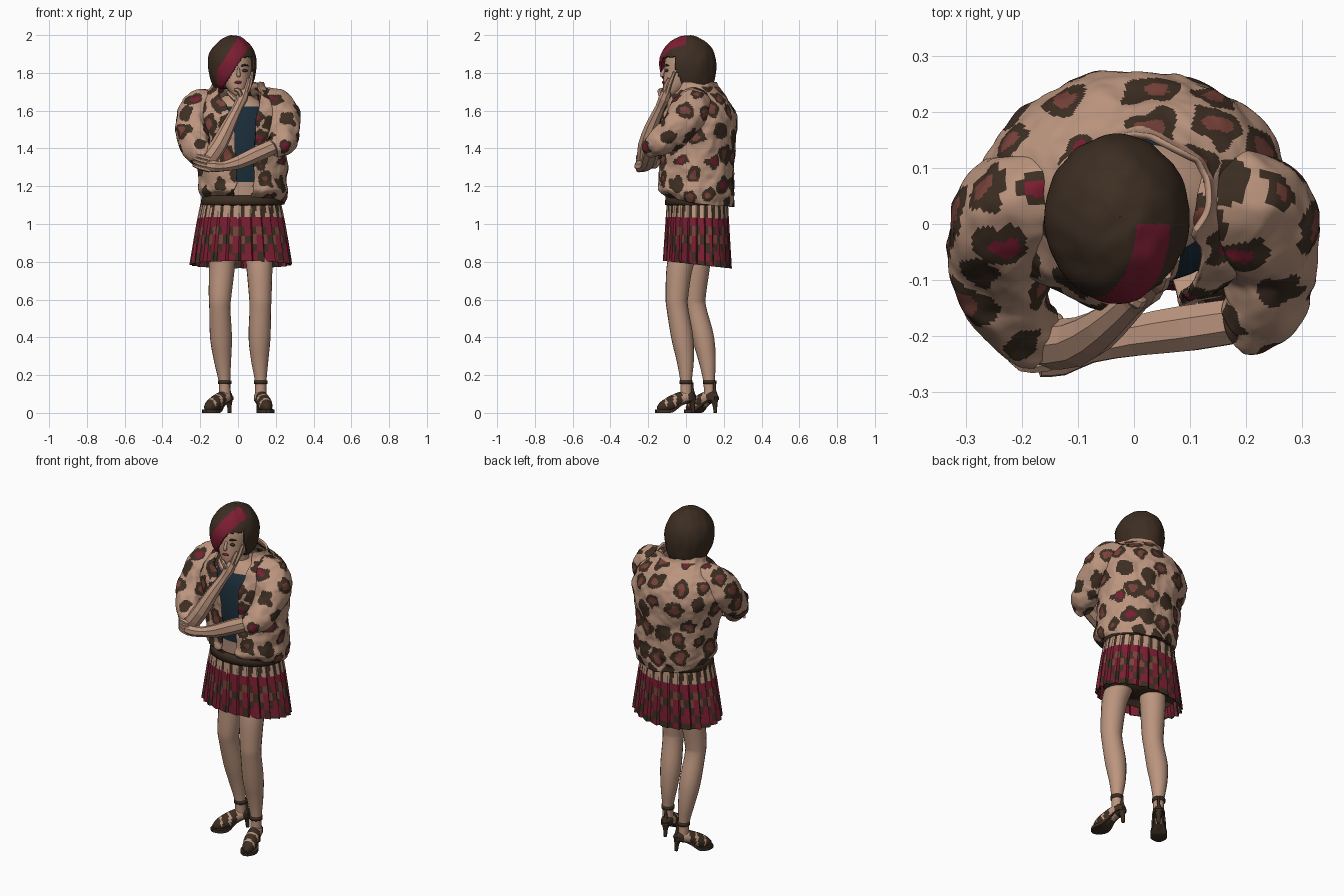
import bpy, bmesh, math, random
from mathutils import Vector, Matrix, noise, kdtree

if "Cube" in bpy.data.objects:
    bpy.data.objects.remove(bpy.data.objects["Cube"])

random.seed(4)


def mat(name, rgb):
    m = bpy.data.materials.new(name)
    m.diffuse_color = (*rgb, 1)
    m.use_nodes = True
    m.node_tree.nodes["Principled BSDF"].inputs["Base Color"].default_value = m.diffuse_color
    return m


TAN, DARK, CRIMSON, BRICK, TEAL = range(5)
MATS = [mat("warm_tan", (0.50, 0.30, 0.21)), mat("dark_brown", (0.046, 0.027, 0.016)),
        mat("crimson", (0.20, 0.013, 0.032)), mat("brick", (0.19, 0.055, 0.043)),
        mat("teal", (0.011, 0.027, 0.042))]


def smooth(pts, n):
    """Catmull-Rom resampling of tuples, n steps per span."""
    out = []
    for i in range(len(pts) - 1):
        a, b, c, d = (pts[max(i - 1, 0)], pts[i], pts[i + 1], pts[min(i + 2, len(pts) - 1)])
        for k in range(n):
            t = k / n
            out.append(tuple(0.5 * (2 * q + (r - p) * t + (2 * p - 5 * q + 4 * r - s) * t * t
                                    + (3 * q - p - 3 * r + s) * t ** 3)
                             for p, q, r, s in zip(a, b, c, d)))
    return out + [tuple(pts[-1])]


def skin_rows(name, rows, colour=TAN, closed=True, caps=True, shade=True, drop=None,
              thick=0, matrix=None):
    """Join rows of points into a surface; colour is an index or a rule on face centres."""
    bm = bmesh.new()
    vs = [[bm.verts.new(p) for p in r] for r in rows]
    n = len(rows[0])
    for a, b in zip(vs, vs[1:]):
        for j in range(n if closed else n - 1):
            k = (j + 1) % n
            bm.faces.new((a[j], a[k], b[k], b[j]))
    if caps:
        bm.faces.new(vs[0])
        bm.faces.new(vs[-1])
    if drop:
        bmesh.ops.delete(bm, geom=[f for f in bm.faces if drop(f.calc_center_median())],
                         context='FACES')
    bmesh.ops.recalc_face_normals(bm, faces=bm.faces[:])
    for f in bm.faces:
        f.smooth = shade
        f.material_index = colour(f.calc_center_median()) if callable(colour) else colour
    if matrix:
        bm.transform(matrix)
    me = bpy.data.meshes.new(name)
    bm.to_mesh(me)
    bm.free()
    for m in MATS:
        me.materials.append(m)
    ob = bpy.data.objects.new(name, me)
    bpy.context.collection.objects.link(ob)
    if thick:
        s = ob.modifiers.new("thickness", 'SOLIDIFY')
        s.thickness = thick
        s.offset = -1
    return ob


def tube_rows(pts, steps, n):
    """Rings swept along (x, y, z, radius) points."""
    p = smooth(pts, steps)
    c = [Vector(q[:3]) for q in p]
    u, rows = Vector((0.3, 0.8, 0.5)), []
    for i, q in enumerate(p):
        t = (c[min(i + 1, len(c) - 1)] - c[max(i - 1, 0)]).normalized()
        u = (u - t * u.dot(t)).normalized()
        w = t.cross(u)
        rows.append([c[i] + q[3] * (u * math.cos(2 * math.pi * j / n) + w * math.sin(2 * math.pi * j / n))
                     for j in range(n)])
    return rows


def tube(name, pts, steps=4, n=12, **kw):
    return skin_rows(name, tube_rows(pts, steps, n), **kw)


def loft_rows(rings, steps, n):
    """Elliptical rings from (z, cx, cy, rx, ry) with angle 0 at the front."""
    return [[Vector((cx + rx * math.sin(2 * math.pi * j / n), cy - ry * math.cos(2 * math.pi * j / n), z))
             for j in range(n)] for z, cx, cy, rx, ry in smooth(rings, steps)]


def blob(name, loc, size, colour):
    rings = [(loc[2] + size[2] * math.sin(a), loc[0], loc[1], size[0] * math.cos(a), size[1] * math.cos(a))
             for a in (-1.5, -1, -.5, 0, .5, 1, 1.5)]
    return skin_rows(name, loft_rows(rings, 1, 12), colour)


# ---------- leopard jacket ----------
def crumple(rows, amount=0.012):
    return [[p + amount * noise.noise_vector(p * 11) + 0.004 * noise.noise_vector(p * 30) for p in r]
            for r in rows]


def leopard(rows):
    """Colour rule: rosettes around scattered centres on the surface."""
    pool = random.sample([p for r in rows for p in r], 5000)
    spots = []
    for p in pool:
        if all((p - s).length > 0.094 for s in spots):
            spots.append(p)
    tree = kdtree.KDTree(len(spots))
    for i, s in enumerate(spots):
        tree.insert(s, i)
    tree.balance()

    def rule(c):
        if c.z > 1.728:
            return TAN
        _, i, d = tree.find(c + 0.02 * noise.noise_vector(c * 14))
        d += 0.016 * noise.noise(c * 30)
        size = 0.036 + 0.02 * ((i * 7) % 10) / 10
        if d < size * 0.5 and i % 3:
            return CRIMSON if i % 5 == 0 else BRICK
        return DARK if d < size else TAN
    return rule


# z, cx, cy, rx, ry, right and left edge angles of the open front
BODY = [(1.10, .03, .07, .215, .18, .2, -.25), (1.16, .03, .05, .235, .205, .2, -.22),
        (1.25, .025, .055, .235, .2, .26, -.15), (1.40, .01, .06, .25, .2, .32, -.1),
        (1.53, 0, .06, .27, .212, .36, -.1), (1.62, 0, .06, .25, .19, .45, -.25),
        (1.68, 0, .055, .195, .155, .65, -.5), (1.72, 0, .05, .15, .12, .85, -.8),
        (1.745, 0, .05, .135, .11, 1.0, -1.0)]
rows = []
for z, cx, cy, rx, ry, a0, a1 in smooth(BODY, 16):
    angles = [a0 + (2 * math.pi + a1 - a0) * j / 220 for j in range(221)]
    lift = max(0, 1 - (z - 1.1) / .12)
    rows.append([Vector((cx + rx * math.sin(a), cy - ry * math.cos(a),
                         z + lift * (.02 + .025 * math.cos(a) - .01 * math.sin(a)))) for a in angles])
rows = crumple(rows)
skin_rows("jacket_body", rows, leopard(rows), closed=False, caps=False, thick=0.012)

SLEEVES = {
    "right": [(-.12, .05, 1.62, .08), (-.18, .04, 1.61, .1), (-.225, 0, 1.56, .105), (-.24, -.07, 1.48, .09),
              (-.225, -.14, 1.41, .08), (-.18, -.195, 1.36, .062), (-.155, -.21, 1.345, .05)],
    "left": [(.12, .05, 1.62, .08), (.18, .04, 1.62, .1), (.225, 0, 1.56, .105), (.24, -.06, 1.49, .09),
             (.24, -.125, 1.445, .078), (.21, -.17, 1.41, .062), (.185, -.18, 1.4, .05)]}
for side, pts in SLEEVES.items():
    rows = crumple(tube_rows(pts, 14, 100), 0.016)
    skin_rows(side + "_sleeve", rows, leopard(rows))

# ---------- torso and neck ----------
TORSO = [(1.05, .02, .05, .18, .13), (1.2, .025, .04, .17, .13), (1.4, .02, .04, .18, .145),
         (1.55, .01, .04, .18, .13), (1.63, 0, .04, .14, .1), (1.68, 0, .04, .07, .065)]
skin_rows("torso", loft_rows(TORSO, 8, 40), lambda c: TEAL if 1.22 < c.z < 1.62 else TAN)
tube("neck", [(0, .04, 1.6, .055), (-.005, .025, 1.68, .05), (-.01, .01, 1.78, .05)])

# ---------- forearms and hands, faceted ----------
tube("left_forearm", [(.2, -.17, 1.415, .042), (.1, -.185, 1.37, .044), (0, -.2, 1.325, .038),
                      (-.08, -.222, 1.305, .028), (-.13, -.24, 1.305, .032), (-.17, -.248, 1.31, .026)],
     2, 8, shade=False)
for k in range(4):
    z = 1.35 - .02 * k
    tube("left_finger_%d" % k, [(-.15, -.25, z - .005, .013), (-.2, -.252, z + .008, .012),
                                (-.235, -.215, z + .02, .008)], 3, 6, shade=False)
tube("right_forearm", [(-.16, -.215, 1.335, .045), (-.1, -.21, 1.42, .044), (-.05, -.18, 1.52, .036),
                       (.0, -.135, 1.62, .027), (.02, -.115, 1.665, .032), (.035, -.1, 1.705, .024)],
     2, 8, shade=False)
FINGERS = {"index": [(.045, -.1, 1.69, .013), (.065, -.085, 1.745, .012), (.075, -.06, 1.805, .008)],
           "middle": [(.035, -.115, 1.69, .013), (.05, -.108, 1.735, .012), (.058, -.09, 1.77, .009)],
           "ring": [(.015, -.13, 1.675, .013), (.005, -.14, 1.705, .012), (-.015, -.125, 1.71, .009)],
           "thumb": [(0, -.12, 1.65, .016), (-.03, -.12, 1.675, .013), (-.055, -.1, 1.7, .009)]}
for f, pts in FINGERS.items():
    tube("right_" + f, pts, 3, 6, shade=False)

# ---------- head ----------
HEAD = [(1.675, 0, -.085, .015, .015), (1.69, 0, -.078, .034, .037), (1.74, -.008, -.042, .066, .08),
        (1.8, -.014, -.018, .084, .1), (1.86, -.018, -.01, .09, .103), (1.92, -.02, 0, .08, .095),
        (1.965, -.02, 0, .04, .05)]
skin_rows("head", loft_rows(HEAD, 4, 28))
tube("nose", [(.002, -.112, 1.825, .006), (.003, -.126, 1.795, .01), (.003, -.125, 1.78, .009)], 3, 8)
blob("lips", (0, -.119, 1.75), (.02, .009, .008), CRIMSON)
for s, x in (("left", .035), ("right", -.045)):
    blob(s + "_eye", (x, -.102, 1.812), (.017, .009, .008), DARK)
    tube(s + "_brow", [(x - .02, -.104, 1.835, .004), (x, -.105, 1.842, .005), (x + .02, -.092, 1.838, .003)],
         2, 6, colour=DARK)

# ---------- bob hair with a slanted fringe and a crimson streak ----------
def fringe(c):
    return 1.715 + 1.55 * (c.x + .085)


def hair_colour(c):
    front = c.x > -.112 and (c.y < -.04 or (c.z > 1.9 and c.y < .0))
    return CRIMSON if front and fringe(c) < c.z < fringe(c) + .14 else DARK


def face_window(c):
    side = -.055 + max(0, 1.82 - c.z) * (.45 if c.x > 0 else 0)
    return c.y < side and c.z < min(fringe(c), 1.885)


HAIR = [(1.715, -.03, .03, .08, .09), (1.73, -.03, .022, .102, .12), (1.78, -.03, .012, .121, .142),
        (1.85, -.03, .01, .13, .15), (1.91, -.03, .01, .117, .137), (1.96, -.028, .01, .082, .1),
        (1.99, -.025, .01, .04, .05), (2.0, -.025, .01, .002, .002)]
skin_rows("bob_hair", [[p + .004 * noise.noise_vector(Vector((p.x, p.y, p.z * .3)) * 25) for p in r]
                       for r in loft_rows(HAIR, 10, 120)], hair_colour, caps=False, thick=.01,
          drop=face_window)
blob("hair_crown", (-.025, .01, 1.985), (.03, .03, .012), DARK)

# ---------- pleated plaid skirt ----------
PLEATS = 24


def plaid(c):
    a = math.atan2((c.x - .015) / .25, -(c.y - .06) / .18) / (2 * math.pi) * PLEATS
    row, odd = min(max(int((1.125 - c.z) / .046), 0), 7), int(a // 1) % 2
    if (a % 1) < 0.38:
        return (DARK, DARK, CRIMSON, DARK, BRICK, DARK, CRIMSON, DARK)[row]
    return (TAN, TAN, CRIMSON, BRICK if odd else CRIMSON, CRIMSON if odd else DARK, CRIMSON,
            DARK if odd else CRIMSON, CRIMSON if odd else DARK)[row]


rows = []
for i in range(33):
    t = i / 32
    rx, ry = .205 + .06 * t ** .8, .16 + .018 * t
    row = []
    for j in range(PLEATS * 6):
        a = 2 * math.pi * j / (PLEATS * 6)
        s = 1 + (.02 + .05 * t) * ((j % 6) / 5 - .6)
        y = .06 - ry * s * math.cos(a)
        row.append(Vector((.015 + rx * s * math.sin(a), y, 1.13 - t * (.345 + .11 * (y - .06)))))
    rows.append(row)
skin_rows("skirt", rows, plaid, caps=False, shade=False, thick=.004)
skin_rows("underskirt", loft_rows([(1.12, .015, .06, .18, .14), (.84, .015, .06, .225, .145)], 2, 32), DARK)
skin_rows("waistband", loft_rows([(1.1, .018, .06, .216, .172), (1.15, .018, .06, .21, .168)], 2, 40), DARK,
          caps=False, thick=.02)

# ---------- legs ----------
LEGS = {"left": [(.1, .02, .9, .075), (.112, -.03, .79, .07), (.118, -.048, .62, .06), (.118, -.045, .55, .057),
                 (.114, -.02, .4, .058), (.115, -.004, .28, .046), (.12, 0, .17, .031), (.12, 0, .09, .03)],
        "right": [(-.085, .055, .9, .075), (-.085, .058, .79, .07), (-.095, .045, .62, .06),
                  (-.096, .052, .55, .056), (-.09, .09, .4, .058), (-.082, .112, .28, .046),
                  (-.072, .122, .17, .031), (-.07, .125, .09, .03)]}
for side, pts in LEGS.items():
    tube(side + "_leg", pts, 5, 20)

# ---------- strappy heeled shoes, built along -y and turned ----------
FOOT = [(0, .045, .08, .014), (0, .02, .085, .032), (0, -.03, .075, .036), (0, -.085, .047, .04),
        (0, -.13, .03, .03), (0, -.155, .024, .012)]
SOLE = [(.05, .068, .018), (.02, .066, .032), (-.03, .04, .028), (-.08, .004, .044),
        (-.125, 0, .044), (-.15, 0, .03), (-.165, 0, .012)]


def straps(c):
    return DARK if c.y > .005 or c.z < .03 or -.06 < c.y < -.03 or -.11 < c.y < -.075 or c.y < -.12 else TAN


for side, x, y, turn in (("left", .12, 0, .25), ("right", -.07, .125, -.7)):
    m = Matrix.Translation((x, y, 0)) @ Matrix.Rotation(turn, 4, 'Z')
    tube(side + "_foot", FOOT, 6, 16, colour=straps, matrix=m)
    skin_rows(side + "_sole", [[Vector((-w, v, z)), Vector((w, v, z)), Vector((w, v, z + .018)),
                                Vector((-w, v, z + .018))] for v, z, w in smooth(SOLE, 3)],
              DARK, shade=False, matrix=m)
    tube(side + "_heel", [(0, .03, .08, .026), (0, .037, .04, .013), (0, .04, 0, .01)], 3, 10,
         colour=DARK, matrix=m)
    skin_rows(side + "_ankle_strap", loft_rows([(.153, 0, 0, .036, .036), (.172, 0, 0, .036, .036)], 1, 16),
              DARK, matrix=m)
    tube(side + "_back_strap", [(0, .042, .08, .016), (0, .034, .12, .009), (0, .034, .16, .008)], 3, 8,
         colour=DARK, matrix=m)
